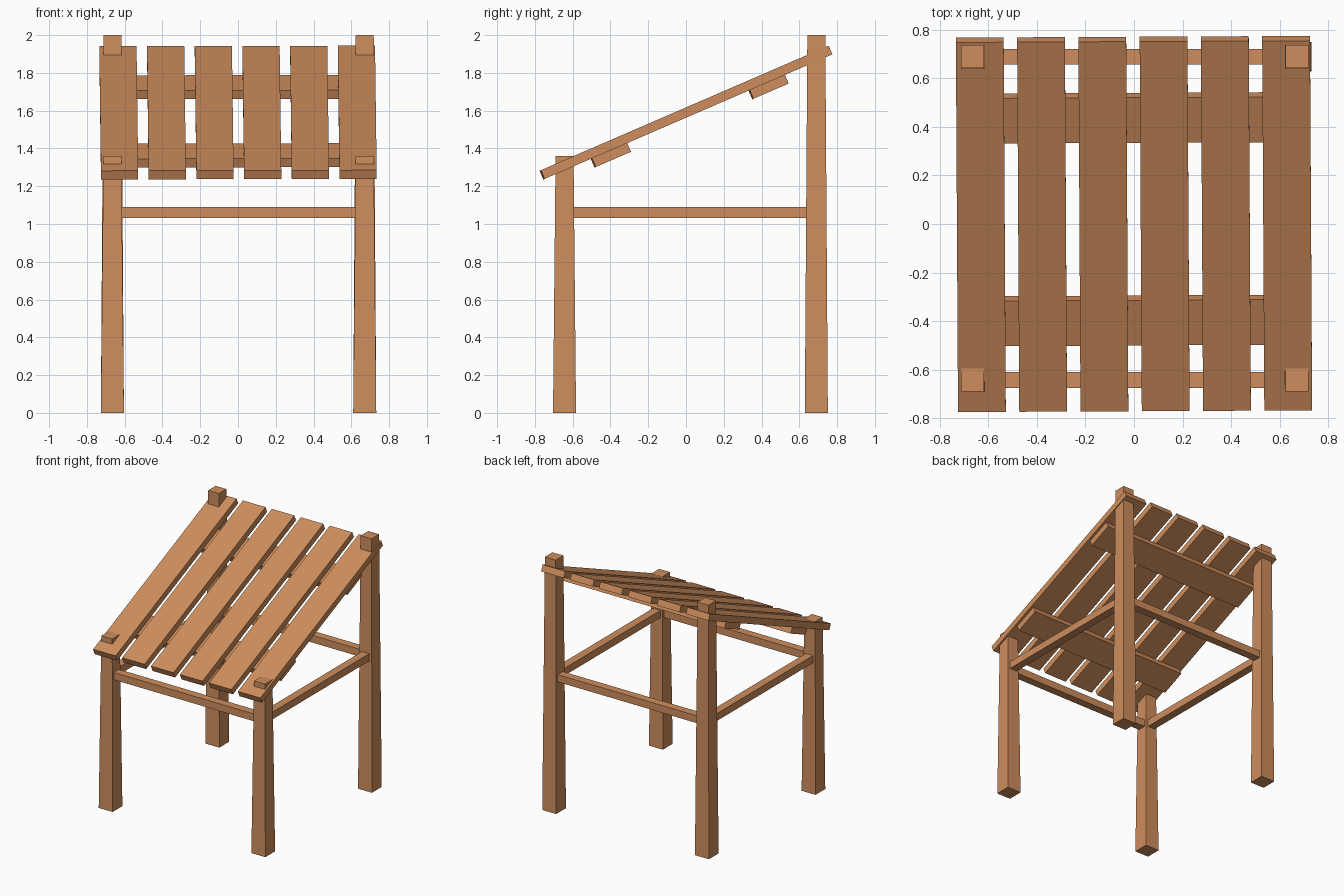
import bpy, bmesh
from math import radians
from mathutils import Matrix, Vector

if "Cube" in bpy.data.objects:
    bpy.data.objects.remove(bpy.data.objects["Cube"])

wood = bpy.data.materials.new("wood")
wood.diffuse_color = (0.62, 0.27, 0.11, 1)
wood.use_nodes = True
wood.node_tree.nodes["Principled BSDF"].inputs["Base Color"].default_value = wood.diffuse_color


def box(name, size, matrix, top_scale=1.0):
    """Box centred on the matrix origin; top_scale tapers its upper end."""
    bm = bmesh.new()
    bmesh.ops.create_cube(bm, size=1)
    for v in bm.verts:
        k = top_scale if v.co.z > 0 else 1.0
        v.co = Vector((v.co.x * size[0] * k, v.co.y * size[1] * k, v.co.z * size[2]))
    mesh = bpy.data.meshes.new(name)
    bm.to_mesh(mesh)
    bm.free()
    mesh.materials.append(wood)
    obj = bpy.data.objects.new(name, mesh)
    obj.matrix_world = matrix
    bpy.context.collection.objects.link(obj)
    return obj


T = Matrix.Translation
LEFT, RIGHT, FRONT, BACK = -0.665, 0.671, -0.643, 0.69
MID_X, MID_Y = (LEFT + RIGHT) / 2, (FRONT + BACK) / 2

# Tapered legs, taller at the back
for y, height, end in ((FRONT, 1.36, "front"), (BACK, 2.0, "back")):
    for x, side in ((LEFT, "left"), (RIGHT, "right")):
        box(f"{end}_{side}_leg", (0.122, 0.122, height), T((x, y, height / 2)), 0.78)

# Rails joining the legs
RAIL_Z, RAIL_W, RAIL_H = 1.061, 0.064, 0.058
for y, end in ((FRONT, "front"), (BACK, "back")):
    box(f"{end}_rail", (RIGHT - LEFT, RAIL_W, RAIL_H), T((MID_X, y, RAIL_Z)))
for x, side in ((LEFT, "left"), (RIGHT, "right")):
    box(f"{side}_rail", (RAIL_W, BACK - FRONT, RAIL_H), T((x, MID_Y, RAIL_Z)))

# Sloping roof frame, very slightly turned in its own plane
roof = T((0, 0, 1.59)) @ Matrix.Rotation(radians(23.4), 4, 'X') @ Matrix.Rotation(radians(0.3), 4, 'Z')

# Roof planks
for i in range(6):
    box(f"roof_plank_{i + 1}", (0.197, 1.66, 0.05), roof @ T(((i - 2.5) * 0.2525, 0, 0)))

# Cross battens under the planks
for v, end in ((-0.455, "front"), (0.455, "back")):
    box(f"{end}_batten", (1.42, 0.203, 0.05), roof @ T((0, v, -0.05)))
